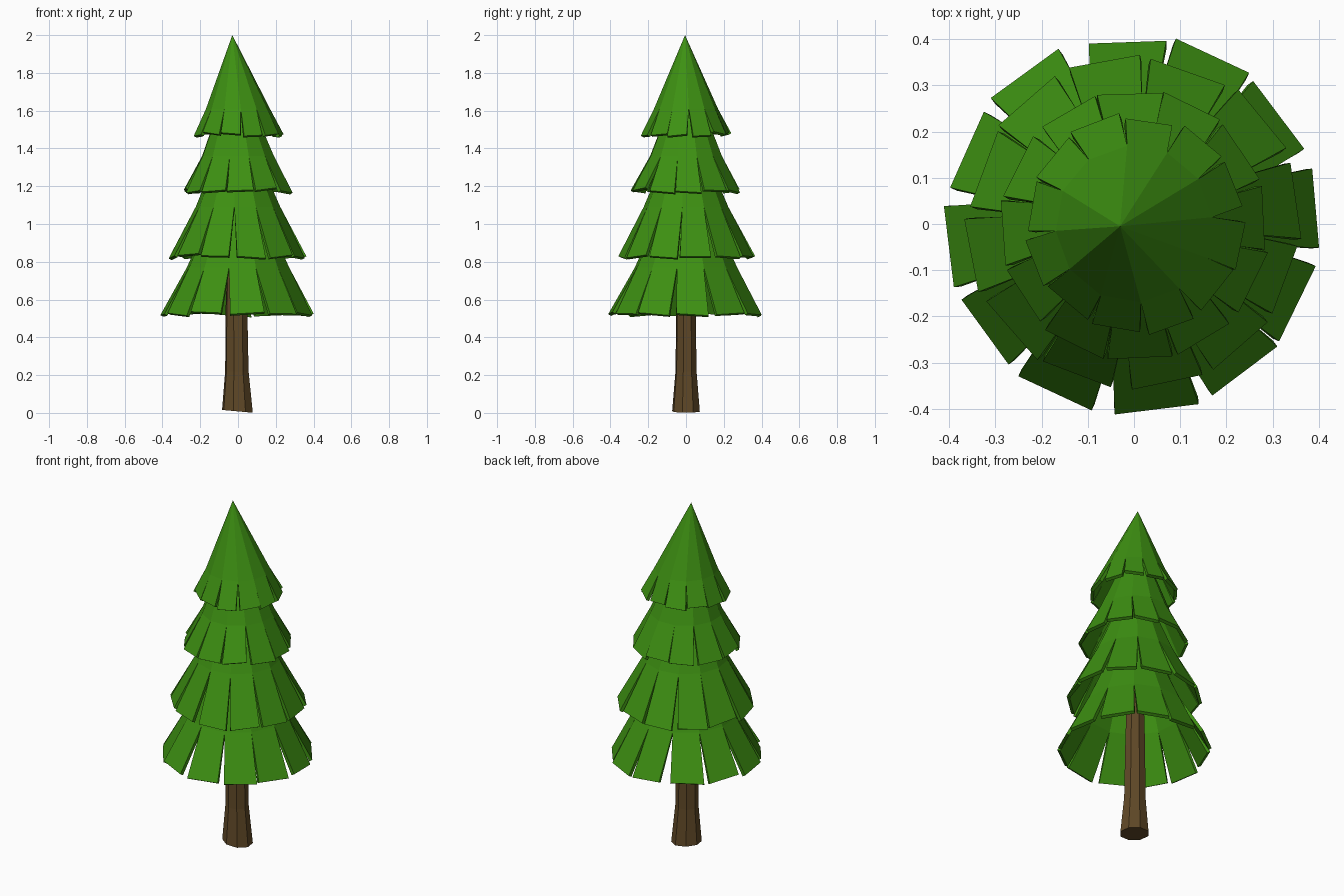
import bpy, bmesh, math, random
from mathutils import Vector

if "Cube" in bpy.data.objects:
    bpy.data.objects.remove(bpy.data.objects["Cube"])

random.seed(4)
SIDES = 12


def material(name, color):
    m = bpy.data.materials.new(name)
    m.diffuse_color = (*color, 1)
    m.use_nodes = True
    m.node_tree.nodes["Principled BSDF"].inputs["Base Color"].default_value = m.diffuse_color
    return m


green = material("needles", (0.047, 0.28, 0.006))
brown = material("bark", (0.115, 0.065, 0.02))


def add_object(name, bm, mat):
    mesh = bpy.data.meshes.new(name)
    bm.to_mesh(mesh)
    bm.free()
    mesh.materials.append(mat)
    obj = bpy.data.objects.new(name, mesh)
    bpy.context.collection.objects.link(obj)
    return obj


def tier(name, apex, neck, hem, width, turn, angles=None):
    """Faceted cone whose lower edge splits into flat hanging slats."""
    bm = bmesh.new()
    tip = bm.verts.new(apex)
    ring = []
    for i in range(SIDES):
        a = math.radians(turn + (i - 0.5) * 360 / SIDES)
        ring.append(bm.verts.new((neck[0] * math.cos(a), neck[0] * math.sin(a), neck[1])))
    for i in range(SIDES):
        left, right = ring[i], ring[(i + 1) % SIDES]
        bm.faces.new((left, right, tip))
        # one slat, with a little variation in direction, reach and tilt
        deg = angles[i] if angles else turn + i * 360 / SIDES + random.uniform(-2, 2)
        a = math.radians(deg)
        out = Vector((math.cos(a), math.sin(a), 0))
        side = Vector((-math.sin(a), math.cos(a), 0))
        mid = out * (hem[0] + random.uniform(-0.007, 0.007))
        mid.z = hem[1] + random.uniform(-0.008, 0.008)
        half = width / 2 * random.uniform(0.93, 1.06)
        roll = Vector((0, 0, random.uniform(-0.008, 0.008)))
        p = bm.verts.new(mid - side * half - roll)
        q = bm.verts.new(mid + side * half + roll)
        bm.faces.new((p, q, right, left))
    obj = add_object(name, bm, green)
    mod = obj.modifiers.new("thickness", "SOLIDIFY")
    mod.thickness = 0.018
    mod.offset = -1
    return obj


# Foliage tiers: apex, (radius, z) where slits start, (radius, z) of hem
tier("bottom_branches", (0, 0, 1.38), (0.275, 0.77), (0.398, 0.527), 0.175, 5,
     [5, 37, 65, 92, 126, 156, 187, 216, 245, 277, 307, 334])
tier("lower_branches", (-0.01, 0, 1.62), (0.225, 1.09), (0.352, 0.832), 0.166, 10)
tier("upper_branches", (-0.02, 0, 1.85), (0.195, 1.36), (0.285, 1.178), 0.138, 2)
tier("treetop", (-0.03, -0.005, 2.0), (0.17, 1.61), (0.23, 1.475), 0.108, 20)

# Trunk: eight-sided, flared at the foot
bm = bmesh.new()
rings = []
for z, r, cx in ((0.008, 0.084, -0.003), (0.22, 0.064, -0.006), (0.56, 0.059, -0.008), (1.2, 0.04, -0.01)):
    loop = []
    for i in range(8):
        a = math.radians(22.5 + i * 45 + 8)
        x, y = cx + r * math.cos(a), 0.9 * r * math.sin(a)
        loop.append(bm.verts.new((x, y, z - (0.09 * x if z < 0.1 else 0))))
    rings.append(loop)
for low, high in zip(rings, rings[1:]):
    for i in range(8):
        j = (i + 1) % 8
        bm.faces.new((low[i], low[j], high[j], high[i]))
bm.faces.new(rings[0][::-1])
bm.faces.new(rings[-1])
add_object("trunk", bm, brown)
